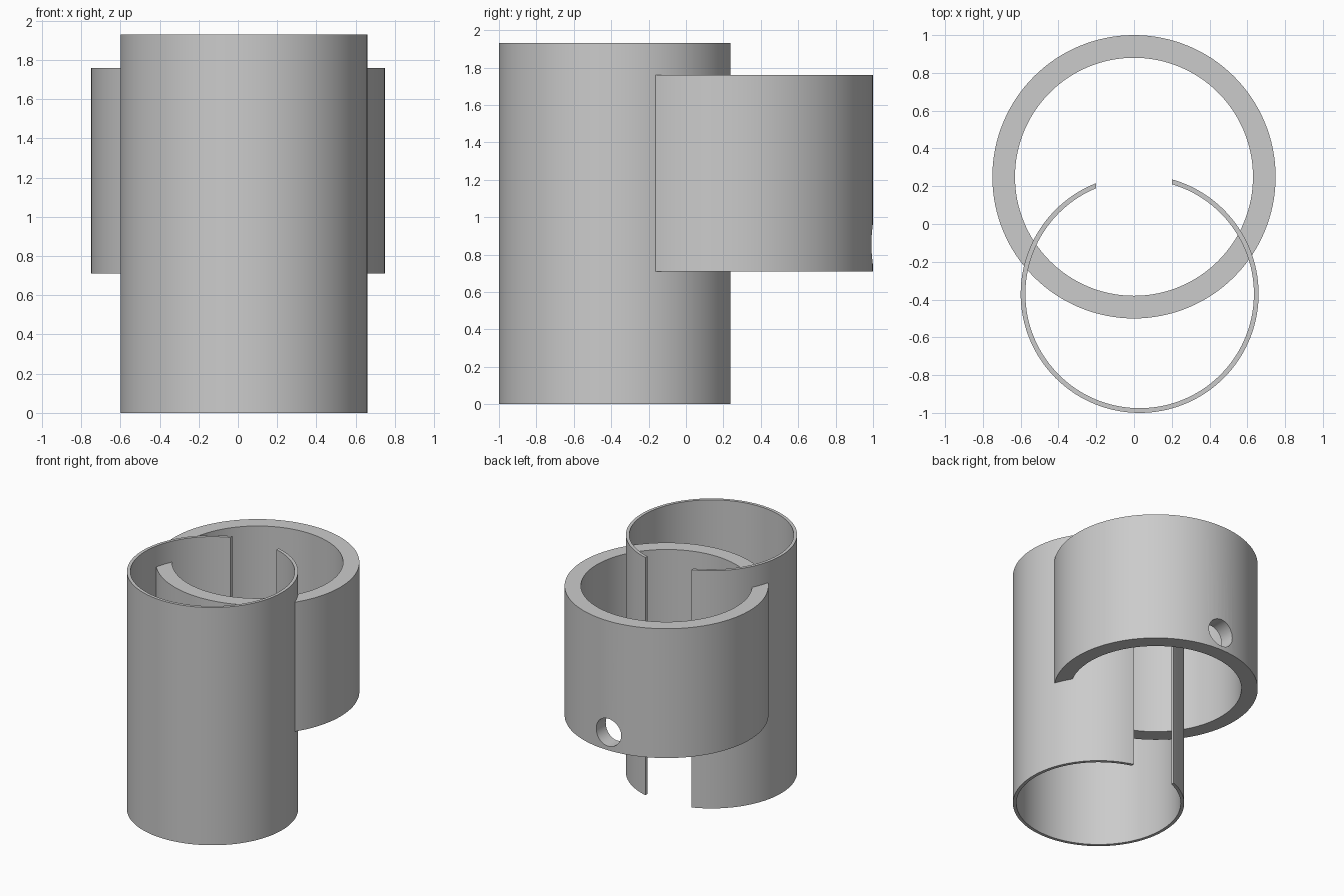
import bpy, bmesh
from math import acos, pi, cos, sin, radians

if "Cube" in bpy.data.objects:
    bpy.data.objects.remove(bpy.data.objects["Cube"])

SEG = 128


def arc(cx, cy, r, a0, a1, n):
    return [(cx + r * cos(a0 + (a1 - a0) * i / n),
             cy + r * sin(a0 + (a1 - a0) * i / n)) for i in range(n + 1)]


def wall(name, outer, inner, z0, z1, closed):
    """Solid wall between matching outer and inner outlines."""
    bm = bmesh.new()
    rows = [[bm.verts.new((*o, z0)), bm.verts.new((*o, z1)),
             bm.verts.new((*i, z1)), bm.verts.new((*i, z0))]
            for o, i in zip(outer, inner)]
    pairs = list(zip(rows, rows[1:]))
    if closed:
        pairs.append((rows[-1], rows[0]))
    for a, b in pairs:
        for k in range(4):
            m = (k + 1) % 4
            bm.faces.new((a[k], b[k], b[m], a[m]))
    if not closed:
        bm.faces.new(rows[0])
        bm.faces.new(rows[-1])
    bmesh.ops.recalc_face_normals(bm, faces=bm.faces)
    mesh = bpy.data.meshes.new(name)
    bm.to_mesh(mesh)
    bm.free()
    ob = bpy.data.objects.new(name, mesh)
    bpy.context.collection.objects.link(ob)
    return ob


def activate(ob):
    bpy.ops.object.select_all(action='DESELECT')
    ob.select_set(True)
    bpy.context.view_layer.objects.active = ob


# Thin split sleeve: its slot is cut along x = -0.2 and x = 0.2
SX, SY = 0.03, -0.37


def slot_arc(r):
    return arc(SX, SY, r, acos((-0.2 - SX) / r), 2 * pi + acos((0.2 - SX) / r), SEG)


sleeve = wall("split_sleeve", slot_arc(0.63), slot_arc(0.605), 0, 1.93, False)

# Thick collar ring
collar = wall("collar_ring", arc(0, 0.25, 0.75, 0, 2 * pi, SEG)[:-1],
              arc(0, 0.25, 0.63, 0, 2 * pi, SEG)[:-1], 0.71, 1.76, True)

# Round screw hole through the back wall of the collar
bpy.ops.mesh.primitive_cylinder_add(vertices=48, radius=0.112, depth=0.6,
                                    location=(0, 0.95, 0.855), rotation=(pi / 2, 0, 0))
cutter = bpy.context.object
cutter.name = "hole_cutter"
cutter.hide_render = True
activate(collar)
mod = collar.modifiers.new("screw_hole", 'BOOLEAN')
mod.operation = 'DIFFERENCE'
mod.solver = 'EXACT'
mod.object = cutter
bpy.ops.object.modifier_apply(modifier=mod.name)
bpy.data.objects.remove(cutter)

# Smooth walls, crisp rims
for ob in (sleeve, collar):
    activate(ob)
    bpy.ops.object.shade_smooth_by_angle(angle=radians(30))
